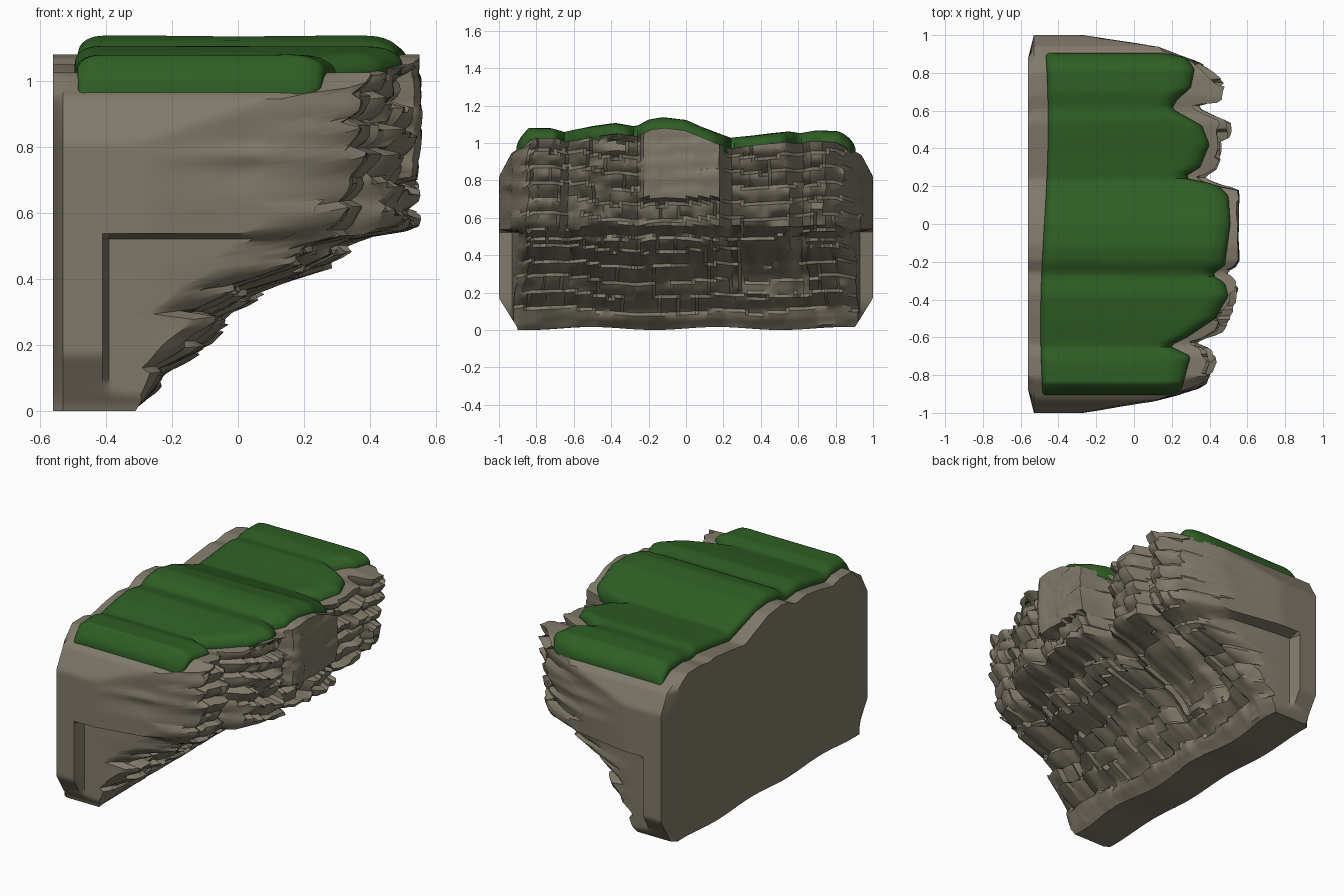
import bpy, bmesh, math

cube = bpy.data.objects.get("Cube")
if cube:
    bpy.data.objects.remove(cube, do_unlink=True)


def material(name, colour):
    mat = bpy.data.materials.new(name)
    mat.use_nodes = True
    mat.diffuse_color = colour
    mat.node_tree.nodes["Principled BSDF"].inputs["Base Color"].default_value = colour
    return mat


def curve(points, t):
    """Piecewise linear lookup through (position, value) pairs."""
    if t <= points[0][0]:
        return points[0][1]
    for (start, low), (end, high) in zip(points, points[1:]):
        if t <= end:
            return low + (high - low) * (t - start) / (end - start)
    return points[-1][1]


def cell_value(a, b):
    """Fixed value from 0 to 1 for a pair of cell numbers."""
    return (math.sin(a * 12.9 + b * 78.2) * 4375.8) % 1.0


def ripple(a, b):
    """Smoothly blended cell values, from -1 to 1."""
    col, row = math.floor(a), math.floor(b)
    s, t = a - col, b - row
    s, t = s * s * (3 - 2 * s), t * t * (3 - 2 * t)
    near = cell_value(col, row) * (1 - s) + cell_value(col + 1, row) * s
    far = cell_value(col, row + 1) * (1 - s) + cell_value(col + 1, row + 1) * s
    return 2 * (near * (1 - t) + far * t) - 1


def block(name, counts, place, mat, angle):
    """Skin of a deformed box lattice; place() maps lattice indices to space."""
    bm = bmesh.new()
    verts = {}

    def vert(key):
        if key not in verts:
            verts[key] = bm.verts.new(place(*key))
        return verts[key]

    for axis in range(3):
        u, v = [n for n in range(3) if n != axis]
        for side in (0, counts[axis]):
            for i in range(counts[u]):
                for j in range(counts[v]):
                    corners = []
                    for du, dv in ((0, 0), (1, 0), (1, 1), (0, 1)):
                        key = [side] * 3
                        key[u], key[v] = i + du, j + dv
                        corners.append(vert(tuple(key)))
                    bm.faces.new(corners)
    bmesh.ops.recalc_face_normals(bm, faces=bm.faces[:])
    mesh = bpy.data.meshes.new(name)
    bm.to_mesh(mesh)
    bm.free()
    mesh.materials.append(mat)
    obj = bpy.data.objects.new(name, mesh)
    bpy.context.collection.objects.link(obj)
    bpy.ops.object.select_all(action='DESELECT')
    obj.select_set(True)
    bpy.context.view_layer.objects.active = obj
    bpy.ops.object.shade_smooth_by_angle(angle=math.radians(angle))


# Shared outlines: crest height, rock reach and grass reach along the ledge
CREST = [(-.92, 1.0), (-.84, 1.08), (-.72, 1.08), (-.65, 1.06), (-.5, 1.09), (-.38, 1.105),
         (-.27, 1.09), (-.2, 1.125), (-.12, 1.135), (0, 1.12), (.1, 1.08), (.24, 1.025),
         (.4, 1.045), (.55, 1.06), (.61, 1.05), (.7, 1.065), (.82, 1.06), (.87, 1.03), (.92, .99)]
ROCK_REACH = [(-.92, .15), (-.88, .4), (-.75, .45), (-.68, .43), (-.64, .35), (-.59, .47),
              (-.48, .54), (-.32, .56), (-.27, .52), (-.2, .56), (.19, .56), (.22, .44),
              (.25, .38), (.3, .45), (.38, .5), (.57, .51), (.63, .36), (.68, .48),
              (.77, .5), (.85, .42), (.88, .36), (.92, .15)]
GRASS_REACH = [(-.91, .18), (-.88, .25), (-.7, .3), (-.645, .19), (-.6, .28), (-.5, .43),
               (-.38, .5), (-.31, .48), (-.27, .41), (-.22, .48), (0, .51), (.15, .5),
               (.21, .44), (.245, .26), (.3, .35), (.42, .4), (.52, .36), (.61, .2),
               (.66, .23), (.72, .3), (.82, .32), (.88, .28), (.91, .15)]
# Overhanging face seen from the end, and the clipped end corners
FACE = [(0, -.32), (.06, -.24), (.12, -.2), (.2, -.06), (.3, .01), (.37, .12), (.44, .3),
        (.48, .35), (.5, .32), (.55, .56), (.7, .55), (.9, .56), (1.1, .55)]
END_CLIP = [(.01, .9), (.17, 1), (.82, 1), (.97, .92), (1.05, .88)]
END_UPPER = [(-.56, .88), (-.53, 1), (-.27, 1), (.2, .93), (.4, .9)]
END_LOWER = [(-.56, .88), (-.53, 1), (-.41, 1), (-.39, .93), (0, .9)]
BACK_STEPS = (-.56, -.53, -.51, -.41, -.39)
NX, NY, NZ = 18, 110, 58


def cliff_front(y, z):
    """Face position with stepped strata and broken blocks."""
    reach = curve(ROCK_REACH, y)
    x = -.3 + (curve(FACE, z) + .3) * (reach + .3) / .86
    warped = z * 12 + .5 * ripple(y * 5, 3)
    layer = math.floor(warped)
    column = math.floor(y * 10 + 3 * cell_value(layer, 7))
    chip = cell_value(layer, column)
    undercut = (1 - (warped - layer)) ** 2
    rough = .075 * chip + .06 * undercut + .02 * ripple(y * 14, z * 22)
    # Smooth central slab
    if -.25 < y < .19 and z > .7:
        rough *= .12
    # Hollow beneath the overhang
    if .3 < y < .66 and .2 < z < .5:
        rough = .08 + rough * .3
    return max(x - rough * min(1, z * 4), -.35)


def rock_point(i, j, k):
    v = 2 * j / NY - 1
    y = v * .92
    bottom = .008 + .008 * math.sin(y * 9)
    z = bottom + (curve(CREST, y) - .055 - bottom) * k / NZ
    if i < len(BACK_STEPS):
        x = BACK_STEPS[i]
    else:
        t = (i - len(BACK_STEPS) + 1) / (NX - len(BACK_STEPS) + 1)
        x = -.39 + (cliff_front(y, z) + .39) * t
    # End walls: sloping upper wall above a set-back lower wall
    width = curve(END_UPPER if z > .53 else END_LOWER, x)
    if x > -.3:
        streak = ripple(x * 2 + v * 3, z * 11)
        width -= .025 * abs(streak) * min(1, (x + .3) * 3)
    width = min(width, curve(END_CLIP, z))
    return x, v * width, z


GX, GY, GZ = 28, 110, 3


def rounded(distance, radius):
    """Drop of a rounded rim at a distance from the edge."""
    s = max(0, 1 - distance / radius)
    return 1 - math.sqrt(max(0, 1 - s * s))


def grass_point(i, j, k):
    # Crowd the rows toward the rims
    t = .5 - .5 * math.cos(math.pi * i / GX)
    y = -.905 * math.cos(math.pi * j / GY) * .4 + .905 * (2 * j / GY - 1) * .6
    back = -.475 + .02 * math.sin(y * 3)
    front = curve(GRASS_REACH, y)
    x = back + (front - back) * t
    crest = curve(CREST, y)
    drop = .045 * rounded(x - back, .07) + .055 * rounded(front - x, .1)
    drop += .03 * rounded(.905 - abs(y), .06)
    top = crest - drop + .003 * ripple(x * 3, y * 8)
    # Skirt hangs lower along the front and the ends
    hang = .085 + .2 * max(0, abs(y) - .8) * t
    low = crest - hang - .03 * rounded(.905 - abs(y), .06)
    z = low + (top - low) * k / GZ
    bulge = 1 - .012 * (1 - k / GZ)
    return x * bulge, y * bulge, z


rock = material("warm grey rock", (.22, .195, .145, 1))
grass = material("dark green grass", (.028, .112, .018, 1))
block("rock_ledge", (NX, NY, NZ), rock_point, rock, 35)
block("grass_cover", (GX, GY, GZ), grass_point, grass, 45)
